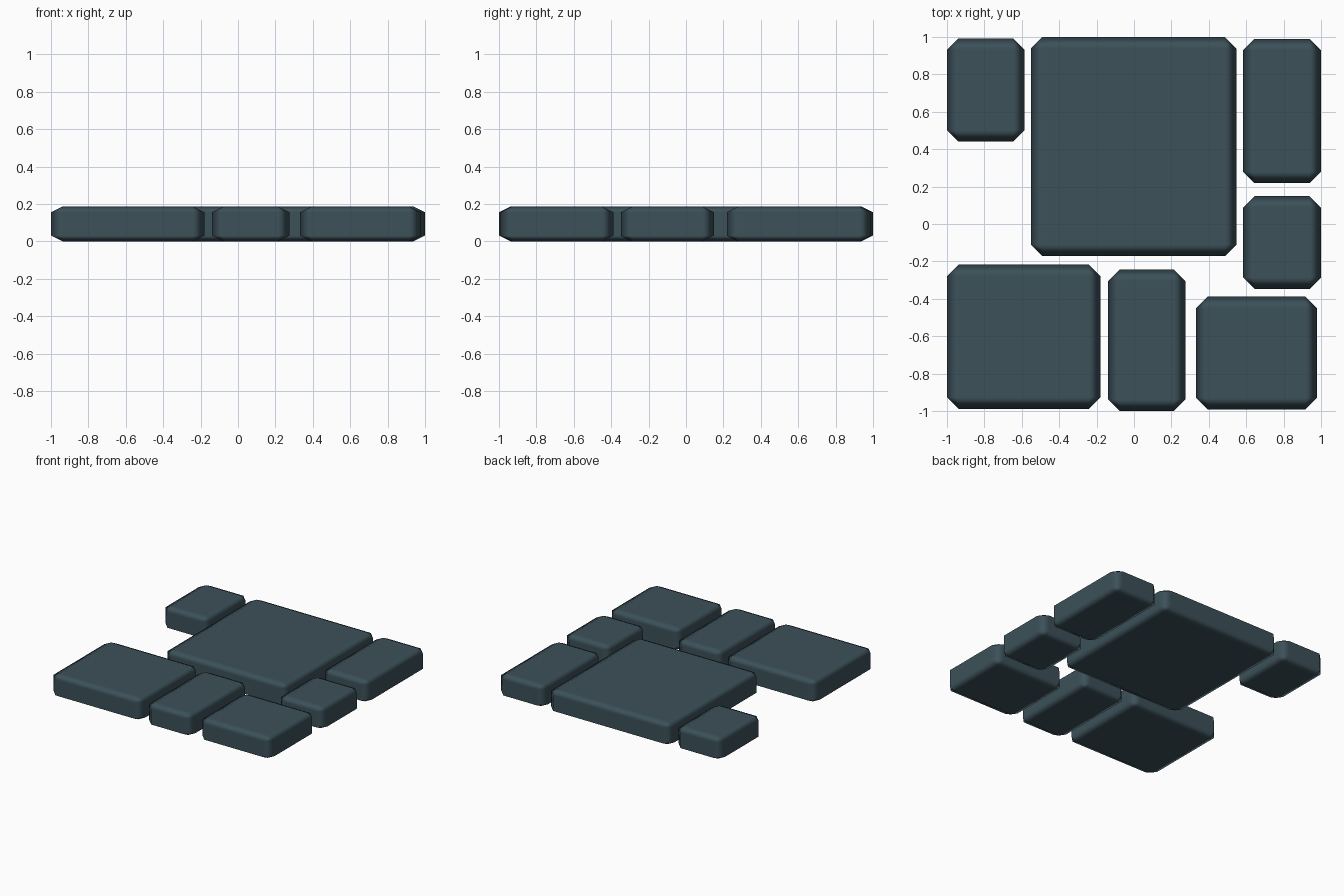
import bpy, bmesh
from mathutils import Vector

if "Cube" in bpy.data.objects:
    bpy.data.objects.remove(bpy.data.objects["Cube"])

HEIGHT = 0.187   # slab thickness
CHAMFER = 0.062  # chamfer in plan; half as deep in height

slate = bpy.data.materials.new("dark_slate")
slate.diffuse_color = (0.045, 0.082, 0.100, 1)
slate.use_nodes = True
slate.node_tree.nodes["Principled BSDF"].inputs["Base Color"].default_value = slate.diffuse_color


def slab(name, x0, x1, y0, y1):
    """Bevelled paving slab, flattened to half height after bevelling."""
    bm = bmesh.new()
    bmesh.ops.create_cube(bm, size=1)
    bmesh.ops.scale(bm, vec=Vector((x1 - x0, y1 - y0, HEIGHT * 2)), verts=bm.verts)
    bmesh.ops.bevel(bm, geom=bm.edges[:], offset=CHAMFER, segments=1,
                    affect='EDGES', profile=0.5)
    bmesh.ops.scale(bm, vec=Vector((1, 1, 0.5)), verts=bm.verts)
    for f in bm.faces:
        f.smooth = True
    mesh = bpy.data.meshes.new(name)
    bm.to_mesh(mesh)
    bm.free()
    mesh.materials.append(slate)
    ob = bpy.data.objects.new(name, mesh)
    ob.location = ((x0 + x1) / 2, (y0 + y1) / 2, HEIGHT / 2)
    bpy.context.collection.objects.link(ob)
    # keep the large faces flat, shade only the chamfers softly
    weighted = ob.modifiers.new("weighted_normals", 'WEIGHTED_NORMAL')
    weighted.weight = 100


# Slabs as x and y extents
slab("back_left_slab", -1.0, -0.585, 0.44, 0.993)
slab("large_centre_slab", -0.552, 0.548, -0.172, 1.0)
slab("back_right_slab", 0.583, 1.0, 0.218, 0.99)
slab("middle_right_slab", 0.583, 1.0, -0.348, 0.15)
slab("front_left_slab", -1.0, -0.18, -0.988, -0.217)
slab("front_middle_slab", -0.138, 0.275, -1.0, -0.243)
slab("front_right_slab", 0.332, 0.978, -0.992, -0.388)
